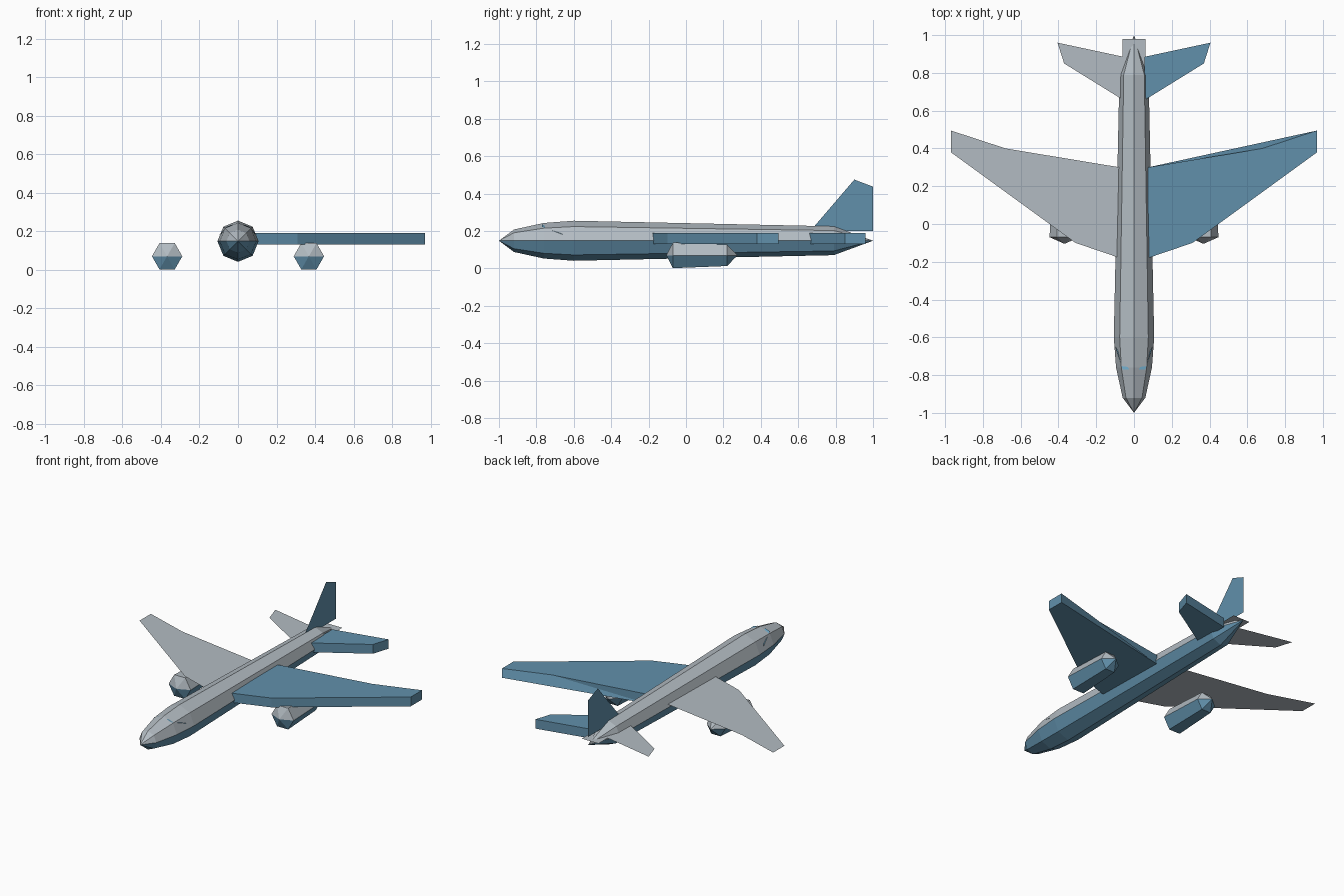
import bpy, bmesh, math

cube = bpy.data.objects.get("Cube")
if cube:
    bpy.data.objects.remove(cube, do_unlink=True)


def make_material(name, rgb):
    mat = bpy.data.materials.new(name)
    mat.use_nodes = True
    color = (*rgb, 1)
    mat.diffuse_color = color
    mat.node_tree.nodes["Principled BSDF"].inputs["Base Color"].default_value = color
    return mat


GREY = make_material("pale grey", (0.45, 0.50, 0.54))
BLUE = make_material("steel blue", (0.12, 0.28, 0.41))
GLASS = make_material("window blue", (0.15, 0.38, 0.55))


def finish(name, bm, mats):
    mesh = bpy.data.meshes.new(name)
    bm.to_mesh(mesh)
    bm.free()
    for mat in mats:
        mesh.materials.append(mat)
    obj = bpy.data.objects.new(name, mesh)
    bpy.context.collection.objects.link(obj)
    return obj


def faceted_body(name, stations, sides, cx, cz):
    """Pointed tube along y: grey upper half, blue lower half."""
    bm = bmesh.new()
    rings = []
    for y, r in stations:
        if r == 0:
            rings.append([bm.verts.new((cx, y, cz))] * sides)
            continue
        angles = [2 * math.pi * i / sides for i in range(sides)]
        rings.append([bm.verts.new((cx + r * math.cos(a), y, cz + r * math.sin(a)))
                      for a in angles])
    for a, b in zip(rings, rings[1:]):
        for i in range(sides):
            j = (i + 1) % sides
            face = bm.faces.new(list(dict.fromkeys((a[i], a[j], b[j], b[i]))))
            face.material_index = 0 if i < sides // 2 else 1
    bmesh.ops.recalc_face_normals(bm, faces=bm.faces)
    return finish(name, bm, [GREY, BLUE])


def sheet(name, points, mat):
    """A single flat face."""
    bm = bmesh.new()
    face = bm.faces.new([bm.verts.new(p) for p in points])
    face.normal_update()
    if face.normal.z < -0.01:
        face.normal_flip()
    return finish(name, bm, [mat])


def slab(name, outline, z0, z1, kink=None):
    """Thick panel; the kink point exists on the top outline only."""
    bm = bmesh.new()
    top = [bm.verts.new((x, y, z1)) for x, y in outline]
    low = [None if i == kink else bm.verts.new((x, y, z0))
           for i, (x, y) in enumerate(outline)]
    bm.faces.new(top)
    bm.faces.new([v for v in reversed(low) if v])
    n = len(top)
    for i in range(n):
        j = (i + 1) % n
        if low[j] is None:
            bm.faces.new((top[i], low[i], low[(j + 1) % n], top[j]))
        else:
            bm.faces.new([v for v in (top[i], low[i], low[j], top[j]) if v]
                         if low[i] else (top[i], low[j], top[j]))
    bmesh.ops.recalc_face_normals(bm, faces=bm.faces)
    return finish(name, bm, [BLUE])


# Fuselage
faceted_body("fuselage", [(-1, 0), (-0.92, 0.06), (-0.76, 0.095), (-0.6, 0.107),
                          (0.79, 0.077), (1, 0)], 8, 0, 0.148)

# Engines
for side, label in ((1, "left"), (-1, "right")):
    faceted_body(label + "_engine", [(-0.105, 0), (-0.07, 0.079), (0.22, 0.066),
                                     (0.275, 0)], 6, side * 0.368, 0.07)

# Wings and tailplanes: solid on the left, thin sheet on the right
WING = [(0.075, -0.18), (0.31, -0.1), (0.97, 0.38), (0.97, 0.495),
        (0.68, 0.4), (0.075, 0.3)]
TAIL = [(0.055, 0.655), (0.37, 0.85), (0.405, 0.96), (0.055, 0.885)]
MID = 0.165
slab("left_wing", WING, 0.13, 0.19, kink=4)
slab("left_tailplane", TAIL, 0.13, 0.19)
sheet("right_wing", [(-x, y, MID) for x, y in WING], GREY)
sheet("right_tailplane", [(-x, y, MID) for x, y in TAIL], GREY)
sheet("tail_root_plate", [(x, y, MID) for x, y in
                          ((-0.06, 0.66), (0.06, 0.66), (0.06, 0.98), (-0.06, 0.98))], GREY)

# Upright fin
sheet("tail_fin", [(0, y, z) for y, z in
                   ((0.69, 0.2), (0.69, 0.23), (0.9, 0.475), (1, 0.437), (1, 0.2))], BLUE)

# Cockpit windows
for side, label in ((1, "left"), (-1, "right")):
    sheet(label + "_cockpit_window", [(side * x, y, z) for x, y, z in
                                      ((0.025, -0.77, 0.236), (0.06, -0.77, 0.223),
                                       (0.098, -0.65, 0.178))], GLASS)
